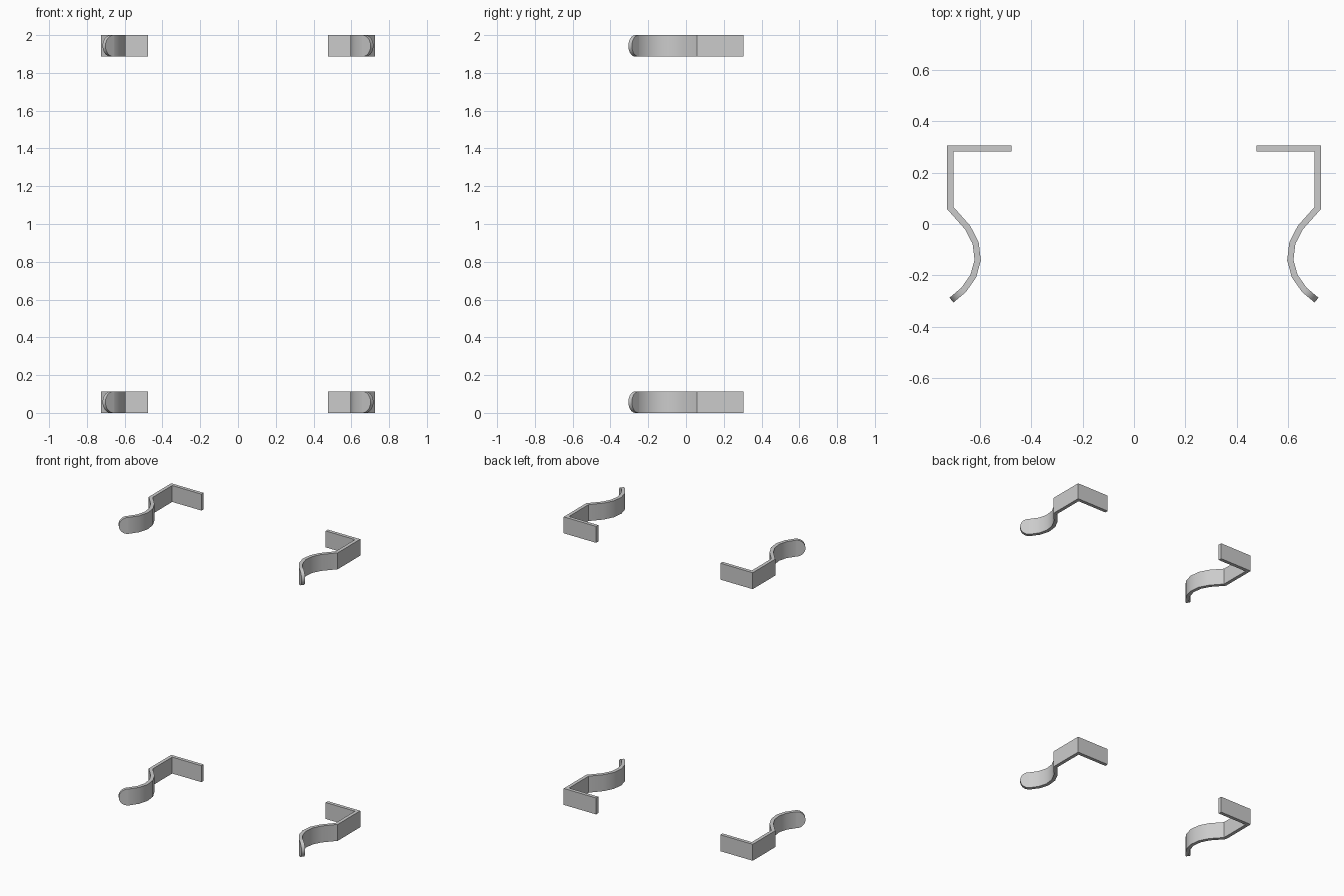
import bpy, bmesh, math
from mathutils import Vector

if "Cube" in bpy.data.objects:
    bpy.data.objects.remove(bpy.data.objects["Cube"])

H, T = 0.114, 0.024          # strip height and thickness
R = H / 2
# centre line of the right-hand clip seen from above, back tab to front tip
PATH = [Vector(p) for p in [
    (.477, .293), (.714, .293), (.714, .062), (.6465, -.014), (.6155, -.074),
    (.6075, -.141), (.625, -.203), (.662, -.256), (.7095, -.296)]]


def normal(a, b):
    d = (b - a).normalized()
    return Vector((-d.y, d.x))


def columns():
    """Yield (point, mitred offset, half height) along the strip."""
    norms = [normal(a, b) for a, b in zip(PATH, PATH[1:])]
    for i, p in enumerate(PATH[:-1]):
        n0, n1 = norms[max(i - 1, 0)], norms[i]
        m = (n0 + n1).normalized()
        yield p, m * (T / 2 / m.dot(n1)), R
    # semicircular tip
    d = (PATH[-1] - PATH[-2]).normalized()
    centre = PATH[-1] - d * R
    steps = 17
    for k in range(steps // 2 + 1):
        a = math.pi * k / steps
        yield centre + d * R * math.sin(a), norms[-1] * T / 2, R * math.cos(a)


def clip(name, side, z):
    bm = bmesh.new()
    rings = []
    for p, off, h in columns():
        rings.append([bm.verts.new((side * q.x, q.y, z + s * h))
                      for q, s in ((p + off, -1), (p + off, 1), (p - off, 1), (p - off, -1))])
    for a, b in zip(rings, rings[1:]):
        for i in range(4):
            j = (i + 1) % 4
            bm.faces.new((a[i], a[j], b[j], b[i]))
    bm.faces.new(rings[0])
    bm.faces.new(rings[-1])
    bmesh.ops.recalc_face_normals(bm, faces=bm.faces)
    me = bpy.data.meshes.new(name)
    bm.to_mesh(me)
    bm.free()
    ob = bpy.data.objects.new(name, me)
    bpy.context.collection.objects.link(ob)
    bpy.ops.object.select_all(action='DESELECT')
    ob.select_set(True)
    bpy.context.view_layer.objects.active = ob
    bpy.ops.object.shade_smooth_by_angle(angle=math.radians(30))


# two mirrored pairs of spring clips, bottom and top
for level, z in (("lower", R), ("upper", 2 - R)):
    for hand, side in (("right", 1), ("left", -1)):
        clip(f"{level}_{hand}_clip", side, z)
